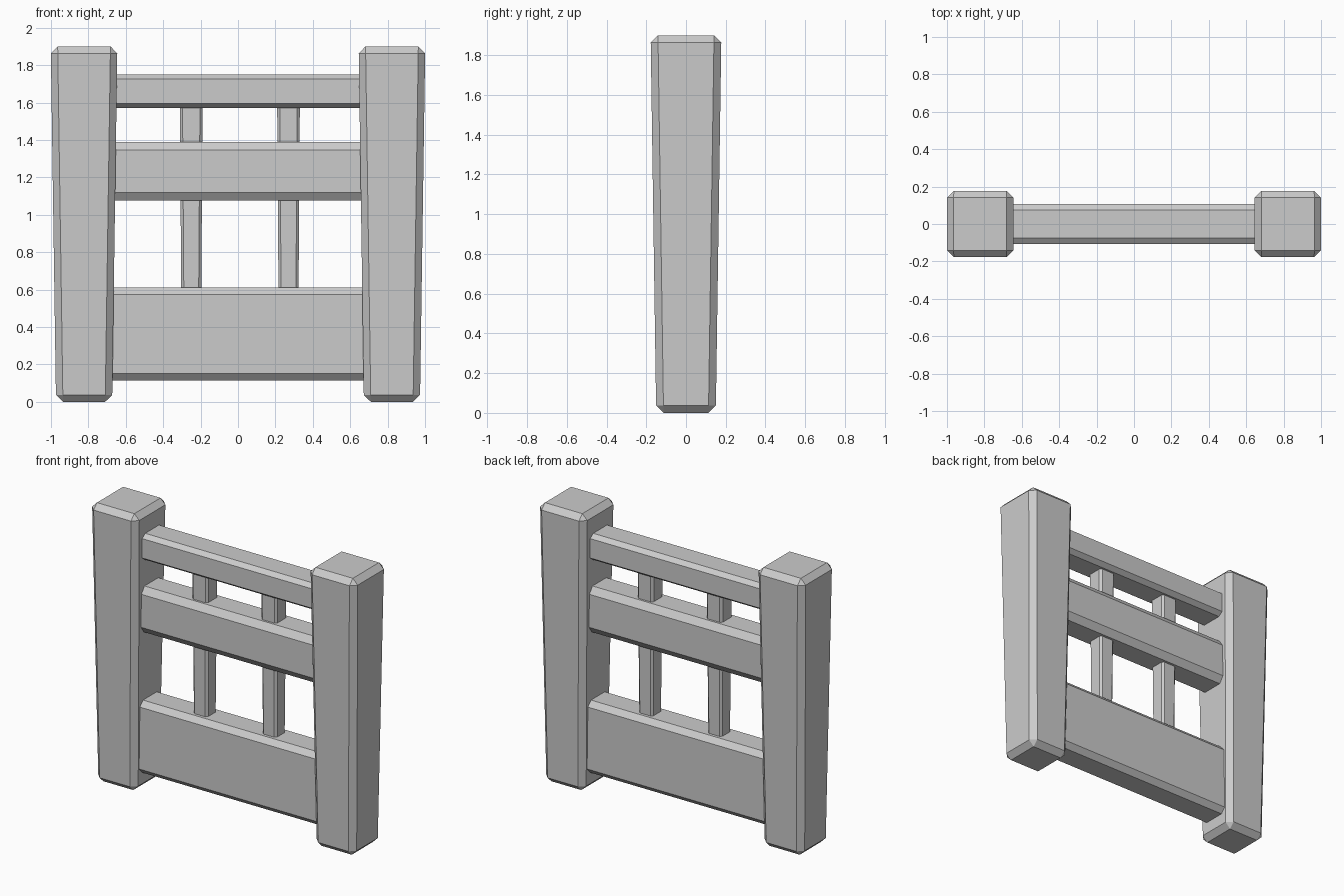
import bpy
import bmesh

default_cube = bpy.data.objects.get("Cube")
if default_cube:
    bpy.data.objects.remove(default_cube, do_unlink=True)

GREY = (0.6, 0.6, 0.6, 1.0)
grey = bpy.data.materials.new("plain_grey")
grey.use_nodes = True
grey.diffuse_color = GREY
grey.node_tree.nodes["Principled BSDF"].inputs["Base Color"].default_value = GREY


def finish(name, bm):
    bmesh.ops.recalc_face_normals(bm, faces=bm.faces)
    mesh = bpy.data.meshes.new(name)
    bm.to_mesh(mesh)
    bm.free()
    mesh.materials.append(grey)
    obj = bpy.data.objects.new(name, mesh)
    bpy.context.collection.objects.link(obj)
    return obj


def tapered_beam(name, x, z0, z1, bottom, top, chamfer):
    """Upright square beam, wider at the top, with chamfered edges."""
    bm = bmesh.new()
    bmesh.ops.create_cube(bm, size=2)
    for v in bm.verts:
        half, z = (top, z1) if v.co.z > 0 else (bottom, z0)
        v.co = (x + v.co.x * half, v.co.y * half, z)
    bmesh.ops.bevel(bm, geom=bm.edges[:], offset=chamfer, segments=1,
                    affect='EDGES', clamp_overlap=True)
    return finish(name, bm)


def rail(name, z0, z1, cz, half_depth=0.106, cy=0.032, half_length=0.74):
    """Crossbar with a chamfered profile, its ends sunk into the posts."""
    inner = half_depth - cy
    profile = [(-inner, z0), (inner, z0), (half_depth, z0 + cz), (half_depth, z1 - cz),
               (inner, z1), (-inner, z1), (-half_depth, z1 - cz), (-half_depth, z0 + cz)]
    bm = bmesh.new()
    face = bm.faces.new([bm.verts.new((-half_length, y, z)) for y, z in profile])
    end = bmesh.ops.extrude_face_region(bm, geom=[face], use_keep_orig=True)
    for v in end["geom"]:
        if isinstance(v, bmesh.types.BMVert):
            v.co.x = half_length
    return finish(name, bm)


# Corner posts and slim uprights
for side, post_x, bar_x in (("right", -0.823, -0.25), ("left", 0.823, 0.27)):
    tapered_beam(side + "_post", post_x, 0.0, 1.9, 0.15, 0.178, 0.037)
    tapered_beam(side + "_baluster", bar_x, 0.5, 1.64, 0.053, 0.061, 0.014)

# Horizontal rails
rail("top_rail", 1.57, 1.75, 0.024)
rail("middle_rail", 1.075, 1.39, 0.045)
rail("bottom_panel", 0.115, 0.61, 0.036)
